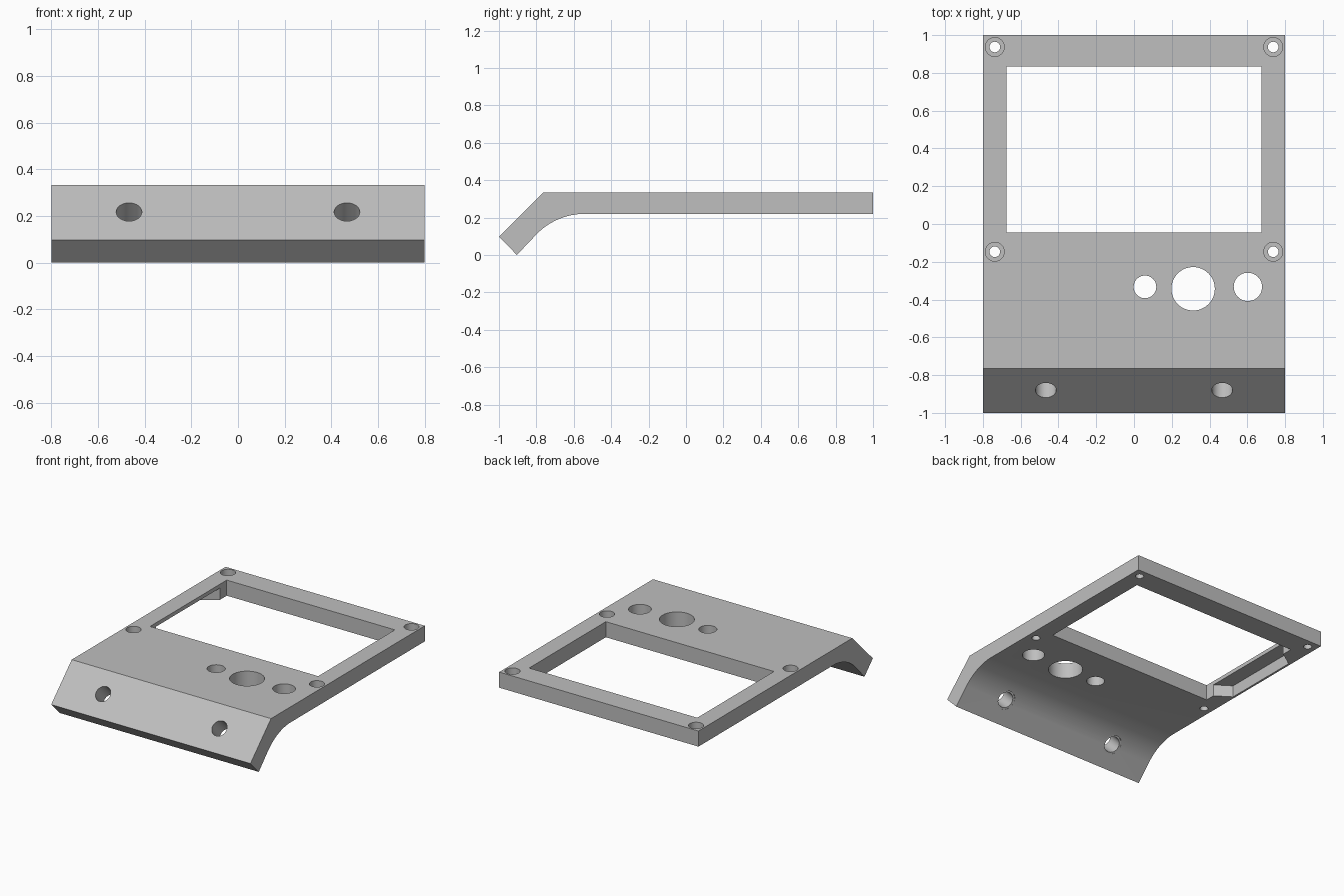
import bpy
import bmesh
import math
from mathutils import Matrix, Vector

cube = bpy.data.objects.get("Cube")
if cube:
    bpy.data.objects.remove(cube, do_unlink=True)

HALF_W, TOP, UNDER = 0.8, 0.333, 0.22

# Single plain grey
grey = bpy.data.materials.new("plain_grey")
grey.use_nodes = True
colour = (0.52, 0.52, 0.52, 1)
grey.diffuse_color = colour
grey.node_tree.nodes["Principled BSDF"].inputs["Base Color"].default_value = colour


def new_object(name, bm):
    bmesh.ops.recalc_face_normals(bm, faces=bm.faces)
    mesh = bpy.data.meshes.new(name)
    bm.to_mesh(mesh)
    bm.free()
    mesh.materials.append(grey)
    obj = bpy.data.objects.new(name, mesh)
    bpy.context.collection.objects.link(obj)
    return obj


def prism(name, outline, offset):
    """Extrude a closed outline of 3D points along offset."""
    bm = bmesh.new()
    face = bm.faces.new([bm.verts.new(p) for p in outline])
    side = bmesh.ops.extrude_face_region(bm, geom=[face])["geom"]
    verts = [v for v in side if isinstance(v, bmesh.types.BMVert)]
    bmesh.ops.translate(bm, verts=verts, vec=offset)
    return new_object(name, bm)


def cut(target, cutter):
    cutter.hide_render = True
    mod = target.modifiers.new("cut", 'BOOLEAN')
    mod.operation = 'DIFFERENCE'
    mod.solver = 'EXACT'
    mod.object = cutter
    bpy.context.view_layer.objects.active = target
    bpy.ops.object.modifier_apply(modifier=mod.name)
    bpy.data.objects.remove(cutter, do_unlink=True)


def drill(target, start, axis, radius, length):
    """Cut a round hole from start along axis."""
    axis = Vector(axis).normalized()
    bm = bmesh.new()
    turn = axis.to_track_quat('Z', 'Y').to_matrix().to_4x4()
    middle = Vector(start) + axis * length / 2
    bmesh.ops.create_cone(bm, cap_ends=True, segments=48, radius1=radius,
                          radius2=radius, depth=length,
                          matrix=Matrix.Translation(middle) @ turn)
    cut(target, new_object("hole_cutter", bm))


# Panel profile: flat plate, sloping front lip, rounded inside bend
bend_y, bend_r, steps = -0.54, 0.362, 24
profile = [(1, UNDER), (1, TOP), (-0.764, TOP), (-1, 0.097), (-0.904, 0)]
for i in range(steps + 1):
    a = math.radians(135 - 45 * i / steps)
    profile.append((bend_y + bend_r * math.cos(a),
                    UNDER - bend_r + bend_r * math.sin(a)))
panel = prism("bent_cover_panel", [(-HALF_W, y, z) for y, z in profile],
              (2 * HALF_W, 0, 0))

# Rectangular window
win_x, win_front, win_back = 0.675, -0.045, 0.835
corners = [(-win_x, win_front), (win_x, win_front), (win_x, win_back), (-win_x, win_back)]
cut(panel, prism("window_cutter", [(x, y, 0.1) for x, y in corners], (0, 0, 0.4)))

# Tapered recess under the side rail
recess = [(-0.785, 0.1), (-0.66, 0.015), (-0.66, 0.765), (-0.785, 0.68)]
cut(panel, prism("recess_cutter", [(x, y, 0.1) for x, y in recess], (0, 0, 0.205)))

# Counterbored corner screw holes
for x in (-0.737, 0.737):
    for y in (-0.147, 0.937):
        drill(panel, (x, y, 0.5), (0, 0, -1), 0.05, 0.5 - TOP + 0.06)
        drill(panel, (x, y, 0.5), (0, 0, -1), 0.028, 0.4)

# Control holes
for x, y, r in ((0.058, -0.333, 0.06), (0.313, -0.343, 0.115), (0.603, -0.333, 0.075)):
    drill(panel, (x, y, 0.5), (0, 0, -1), r, 0.45)

# Lip holes, square to the slope, spot-faced on the underside
inward = Vector((0, 1, -1)).normalized()
for x in (-0.467, 0.467):
    surface = Vector((x, -0.88, 0.217))
    drill(panel, surface - inward * 0.1, inward, 0.055, 0.4)
    drill(panel, surface + inward * 0.132, inward, 0.068, 0.15)

# Smooth bores and bend, crisp edges elsewhere
bpy.ops.object.select_all(action='DESELECT')
panel.select_set(True)
bpy.context.view_layer.objects.active = panel
bpy.ops.object.shade_smooth_by_angle(angle=math.radians(25))
